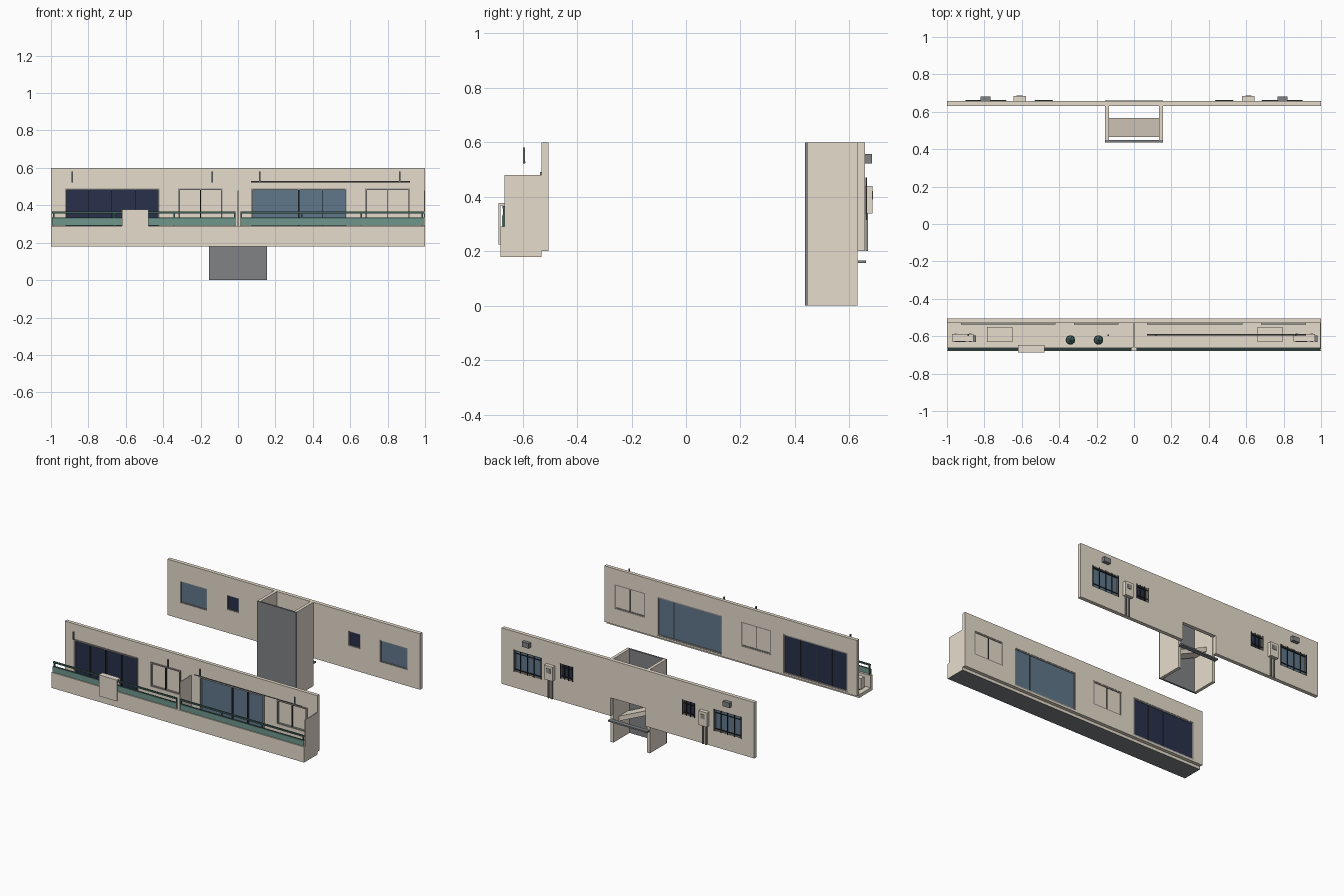
import bpy, bmesh, math
from mathutils import Vector

if "Cube" in bpy.data.objects:
    bpy.data.objects.remove(bpy.data.objects["Cube"])


def material(name, rgb):
    m = bpy.data.materials.new(name)
    m.use_nodes = True
    m.diffuse_color = (*rgb, 1)
    node = next(n for n in m.node_tree.nodes if n.type == "BSDF_PRINCIPLED")
    node.inputs["Base Color"].default_value = (*rgb, 1)
    return m


BEIGE = material("beige_plaster", (0.80, 0.72, 0.61))
GREY = material("concrete_grey", (0.215, 0.225, 0.235))
NAVY = material("navy_glass", (0.022, 0.031, 0.07))
STEEL = material("blue_glass", (0.115, 0.185, 0.255))
TEAL = material("teal_panel", (0.16, 0.31, 0.265))
RAIL = material("dark_teal_rail", (0.055, 0.125, 0.11))
DARK = material("dark_metal", (0.04, 0.04, 0.045))
FRAME = material("window_frame_grey", (0.30, 0.29, 0.27))


def boxes(name, mat, *spans):
    """One object from boxes, each given as x, y and z ranges."""
    bm = bmesh.new()
    for span in spans:
        lo, hi = Vector([min(s) for s in span]), Vector([max(s) for s in span])
        geo = bmesh.ops.create_cube(bm, size=1)
        for v in geo["verts"]:
            v.co = Vector([(lo[i] + hi[i]) / 2 + v.co[i] * (hi[i] - lo[i]) for i in range(3)])
    return finish(name, bm, mat)


def finish(name, bm, mat):
    mesh = bpy.data.meshes.new(name)
    bm.to_mesh(mesh)
    bm.free()
    mesh.materials.append(mat)
    ob = bpy.data.objects.new(name, mesh)
    bpy.context.collection.objects.link(ob)
    return ob


def around(c, r):
    return (c - r, c + r)


def cylinder(name, mat, centre, r1, r2, depth, sides=12, turn=(0, 0, 0)):
    bm = bmesh.new()
    bmesh.ops.create_cone(bm, cap_ends=True, segments=sides, radius1=r1, radius2=r2, depth=depth)
    ob = finish(name, bm, mat)
    ob.location, ob.rotation_euler = centre, turn
    return ob


def cut(wall, openings):
    """Cut rectangular openings (x range, z range) through a wall."""
    cutter = boxes("cutter", BEIGE, *[(x, (-2, 2), z) for x, z in openings])
    cutter.hide_render = True
    mod = wall.modifiers.new("openings", "BOOLEAN")
    mod.object, mod.solver = cutter, "EXACT"
    bpy.context.view_layer.objects.active = wall
    bpy.ops.object.modifier_apply(modifier=mod.name)
    bpy.data.objects.remove(cutter)


def window(name, x, z, y, glass, pane_y, mullions, t=0.009, frame=FRAME):
    """Glass with a frame around it and vertical bars."""
    boxes(name + "_glass", glass, (x, pane_y, z))
    boxes(name + "_frame", frame,
          ((x[0], x[0] + t), y, z), ((x[1] - t, x[1]), y, z),
          ((x[0] + t, x[1] - t), y, (z[0], z[0] + t)),
          ((x[0] + t, x[1] - t), y, (z[1] - t, z[1])))
    if mullions:
        boxes(name + "_mullions", DARK, *[(around(m, 0.002), y, (z[0] + t, z[1] - t)) for m in mullions])


# Front wall with two wide doors and two small windows
DOOR_Z, SMALL_Z = (0.212, 0.49), (0.315, 0.49)
front = [("navy_door", (-0.925, -0.42), DOOR_Z, NAVY, (-0.8, -0.675, -0.55)),
         ("right_small_window", (-0.32, -0.082), SMALL_Z, BEIGE, (-0.2,)),
         ("blue_door", (0.07, 0.58), DOOR_Z, STEEL, (0.45,)),
         ("left_small_window", (0.68, 0.92), SMALL_Z, BEIGE, (0.8,))]
wall = boxes("front_wall", BEIGE, ((-1, 1), (-0.53, -0.505), (0.2, 0.6)))
cut(wall, [(f[1], f[2]) for f in front])
for name, x, z, glass, bars in front:
    window(name, x, z, (-0.536, -0.507), glass, (-0.522, -0.511), bars)
boxes("blue_door_centre_stile", DARK, (around(0.325, 0.003), (-0.534, -0.522), (0.221, 0.481)))

# Balcony trough with grey underside, dividers
trough = boxes("balcony_floor", BEIGE, ((-1, 1), (-0.68, -0.53), (0.179, 0.203)))
trough.data.materials.append(GREY)
for p in trough.data.polygons:
    p.material_index = int(p.normal.z < -0.9)
boxes("balcony_parapet", BEIGE, ((-1, 1), (-0.68, -0.658), (0.203, 0.29)))
boxes("balcony_end_panel", BEIGE, ((0.994, 1), (-0.667, -0.53), (0.203, 0.48)))
boxes("balcony_partition", BEIGE, (around(0, 0.003), (-0.658, -0.53), (0.203, 0.48)))

# Railing, one run on each side of the partition, panel in front of the posts
for side, s in (("left", 1), ("right", -1)):
    run = (s * 0.014, s * 0.994)
    boxes(side + "_rails", RAIL,
          (run, (-0.673, -0.662), (0.356, 0.366)),
          (run, (-0.673, -0.664), (0.329, 0.334)),
          *[(around(s * x, 0.004), (-0.671, -0.664), (0.29, 0.357)) for x in (0.018, 0.34, 0.66, 0.985)])
    boxes(side + "_rail_panel", TEAL, (run, (-0.675, -0.671), (0.291, 0.33)))

# Bedding hung over the rail
boxes("hung_bedding", BEIGE,
      ((-0.62, -0.478), (-0.688, -0.68), (0.225, 0.377)),
      ((-0.62, -0.478), (-0.68, -0.656), (0.368, 0.377)),
      ((-0.62, -0.478), (-0.656, -0.648), (0.25, 0.377)))

# Laundry hangers and pole
boxes("laundry_hangers", GREY,
      *[(around(x, 0.004), around(-0.595, 0.004), (0.522, 0.58)) for x in (-0.885, -0.138, 0.115, 0.865)])
cylinder("laundry_pole", GREY, (0.495, -0.592, 0.526), 0.0035, 0.0035, 0.85, 8, (0, math.pi / 2, 0))

# Floor hatches, cooling units with fans and pipes
boxes("floor_hatches", BEIGE,
      ((-0.785, -0.65), (-0.63, -0.55), (0.203, 0.222)),
      ((0.66, 0.795), (-0.63, -0.55), (0.203, 0.222)))
for side, x in (("right", -0.915), ("left", 0.91)):
    boxes(side + "_cooling_unit", BEIGE, (around(x, 0.058), (-0.627, -0.588), (0.21, 0.289)))
    boxes(side + "_cooling_feet", DARK,
          *[(around(x + d, 0.006), (-0.63, -0.585), (0.203, 0.21)) for d in (-0.04, 0.04)])
    boxes(side + "_cooling_pipe", GREY, ((x + 0.058, x + 0.07), (-0.63, -0.595), (0.215, 0.245)))
    cylinder(side + "_cooling_fan", DARK, (x - 0.015, -0.628, 0.25), 0.03, 0.03, 0.004, 16, (math.pi / 2, 0, 0))

# Potted plants
for i, x in enumerate((-0.34, -0.19)):
    cylinder("plant_pot_%d" % (i + 1), GREY, (x, -0.62, 0.22), 0.014, 0.019, 0.034)
    bm = bmesh.new()
    bmesh.ops.create_icosphere(bm, subdivisions=1, radius=0.029)
    finish("plant_leaves_%d" % (i + 1), bm, RAIL).location = (x, -0.62, 0.257)

# Back wall, mirrored windows and stair doorway
BIG, TINY = ((0.685, 0.9), (0.315, 0.47)), ((0.435, 0.53), (0.365, 0.47))
wall = boxes("back_wall", BEIGE, ((-1, 1), (0.63, 0.657), (0.2, 0.6)))
openings = [((-0.138, 0.138), (0.1, 0.33))]
for x, z in (BIG, TINY):
    openings += [(x, z), ((-x[1], -x[0]), z)]
cut(wall, openings)

for side, s in (("left", 1), ("right", -1)):
    for label, (x, z), glass, n in (("wide", BIG, STEEL, 4), ("narrow", TINY, NAVY, 3)):
        xs = tuple(sorted(s * v for v in x))
        name = "back_%s_%s_window" % (side, label)
        window(name, xs, z, (0.632, 0.656), glass, (0.638, 0.646), [], 0.005)
        # Security bars
        step = (xs[1] - xs[0]) / n
        boxes(name + "_bars", DARK,
              *[(around(xs[0] + step * k, 0.002), (0.659, 0.664), z) for k in range(n + 1)],
              *[(xs, (0.658, 0.663), around(h, 0.002)) for h in (z[0] + 0.02, z[1] - 0.02)])
    # Meter cabinet with pipes, and vent hood
    boxes(side + "_meter_cabinet", BEIGE, (around(s * 0.611, 0.033), (0.657, 0.684), (0.338, 0.44)))
    boxes(side + "_meter_door", FRAME, (around(s * 0.611, 0.016), (0.684, 0.687), (0.39, 0.422)))
    boxes(side + "_meter_pipes", FRAME,
          *[(around(s * x, 0.005), (0.658, 0.668), (0.2, 0.338)) for x in (0.598, 0.624)])
    boxes(side + "_vent_hood", GREY, (around(s * 0.795, 0.027), (0.657, 0.682), (0.522, 0.557)))

# Stair tower
boxes("tower_front", GREY, ((-0.155, 0.155), (0.436, 0.448), (0, 0.6)))
boxes("tower_sides", BEIGE, *[((s * 0.155, s * 0.133), (0.448, 0.63), (0, 0.6)) for s in (1, -1)])
boxes("doorway_canopy", GREY, ((-0.155, 0.155), (0.63, 0.66), (0.156, 0.166)))

# Sloping stair flight
flight = boxes("stair_flight", BEIGE, ((-0.133, 0.133), (0.465, 0.568), (0.13, 0.165)))
for v in flight.data.vertices:
    v.co.z += 0.06 - v.co.x * 0.45
